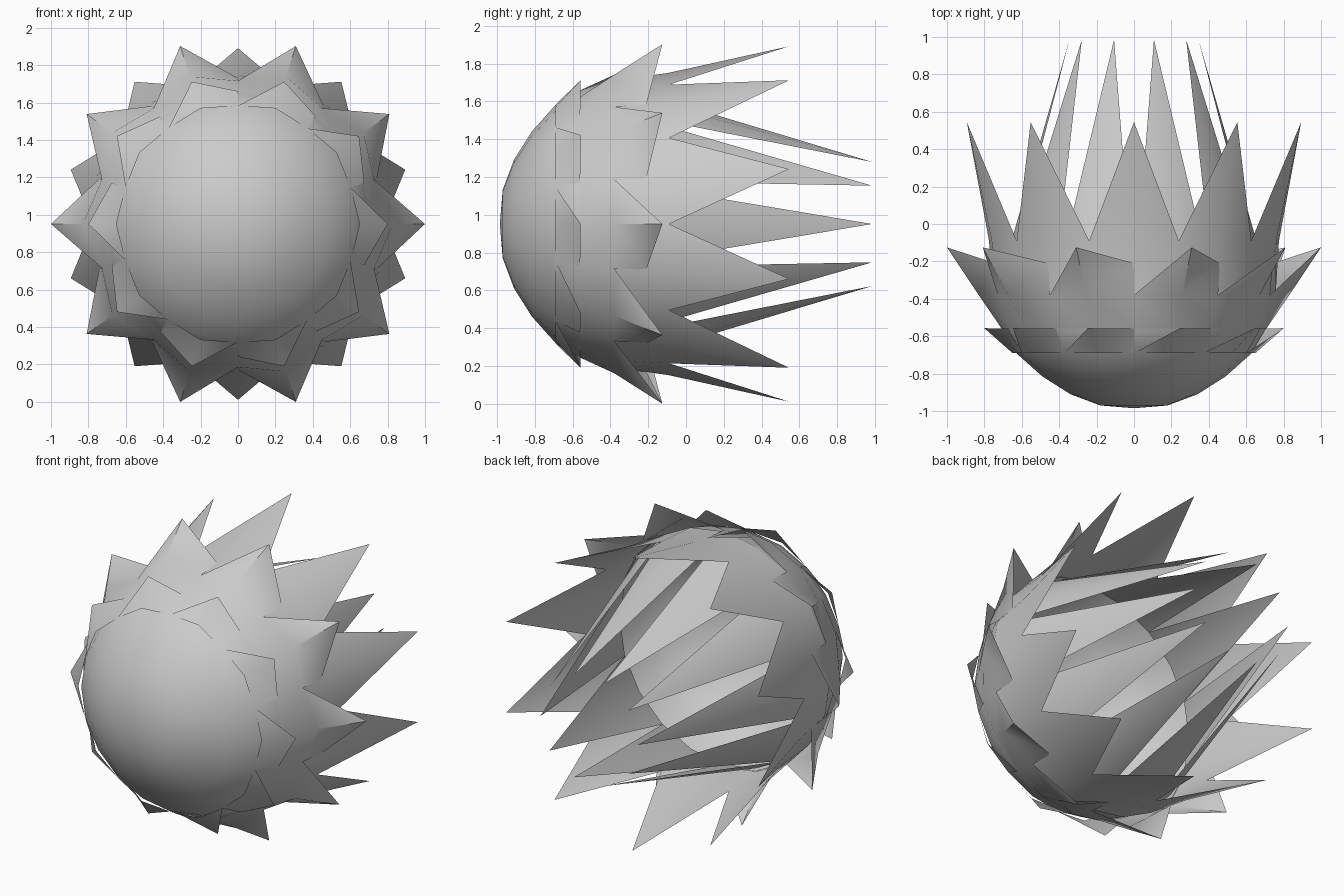
import bpy, bmesh, math
from mathutils import Vector

if "Cube" in bpy.data.objects:
    bpy.data.objects.remove(bpy.data.objects["Cube"])

Z0 = 0.951          # height of the horizontal axis
N = 10              # teeth per layer
HALF = 18           # half a tooth, in degrees


def pt(r, y, deg):
    a = math.radians(deg)
    return (r * math.cos(a), y, Z0 + r * math.sin(a))


def build(name, faces):
    """Make a welded sheet from polygons, with every face pointing outward."""
    bm = bmesh.new()
    for f in faces:
        bm.faces.new([bm.verts.new(p) for p in f])
    bmesh.ops.remove_doubles(bm, verts=bm.verts, dist=0.0005)
    bm.normal_update()
    for f in bm.faces:
        if f.normal.dot(f.calc_center_median() - Vector((0, 0, Z0))) < 0:
            f.normal_flip()
    mesh = bpy.data.meshes.new(name)
    bm.to_mesh(mesh)
    bm.free()
    ob = bpy.data.objects.new(name, mesh)
    bpy.context.collection.objects.link(ob)
    bpy.ops.object.select_all(action='DESELECT')
    ob.select_set(True)
    bpy.context.view_layer.objects.active = ob
    bpy.ops.object.shade_smooth_by_angle(angle=math.radians(35))
    return ob


def layer(name, start, low, mid, tip, shallow=None, offset=0):
    """Ring of teeth; each argument is (radius, y). start = root ring,
    low/mid = tooth base at its sides and centre, shallow = lifted side corner."""
    faces = []
    for i in range(N):
        a = offset + i * 360 / N
        lo, hi = pt(*low, a - HALF), pt(*low, a + HALF)
        m, t = pt(*mid, a), pt(*tip, a)
        if start:
            s0, s1, s2 = (pt(*start, a + d) for d in (-HALF, 0, HALF))
            faces += [(s0, s1, m, lo), (s1, s2, hi, m)]
        if shallow:
            s = pt(*shallow, a - HALF)
            faces += [(lo, m, s), (s, m, t)]
        else:
            faces.append((lo, m, t))
        faces.append((m, hi, t))
    return build(name, faces)


# Rounded front dome
profile = [(0.18, -0.97), (0.34, -0.91), (0.49, -0.815), (0.63, -0.69),
           (0.705, -0.56), (0.755, -0.38)]
dome = []
for k in range(2 * N):
    a, b = k * HALF, (k + 1) * HALF
    dome.append(((0, -0.985, Z0), pt(*profile[0], a), pt(*profile[0], b)))
    for p, q in zip(profile, profile[1:]):
        dome.append((pt(*p, a), pt(*p, b), pt(*q, b), pt(*q, a)))
build("dome", dome)

# Four layers of teeth, front to back
layer("front_teeth", None, (0.632, -0.69), (0.65, -0.69), (0.80, -0.557),
      shallow=(0.71, -0.56))
layer("outer_teeth", (0.707, -0.56), (0.765, -0.38), (0.83, -0.38),
      (1.0, -0.125), shallow=(0.78, -0.21))
layer("rear_teeth", (0.757, -0.38), (0.775, -0.09), (0.80, -0.09),
      (0.94, 0.545), offset=HALF)
layer("inner_spikes", None, (0.74, -0.385), (0.74, -0.385), (0.345, 0.985))
